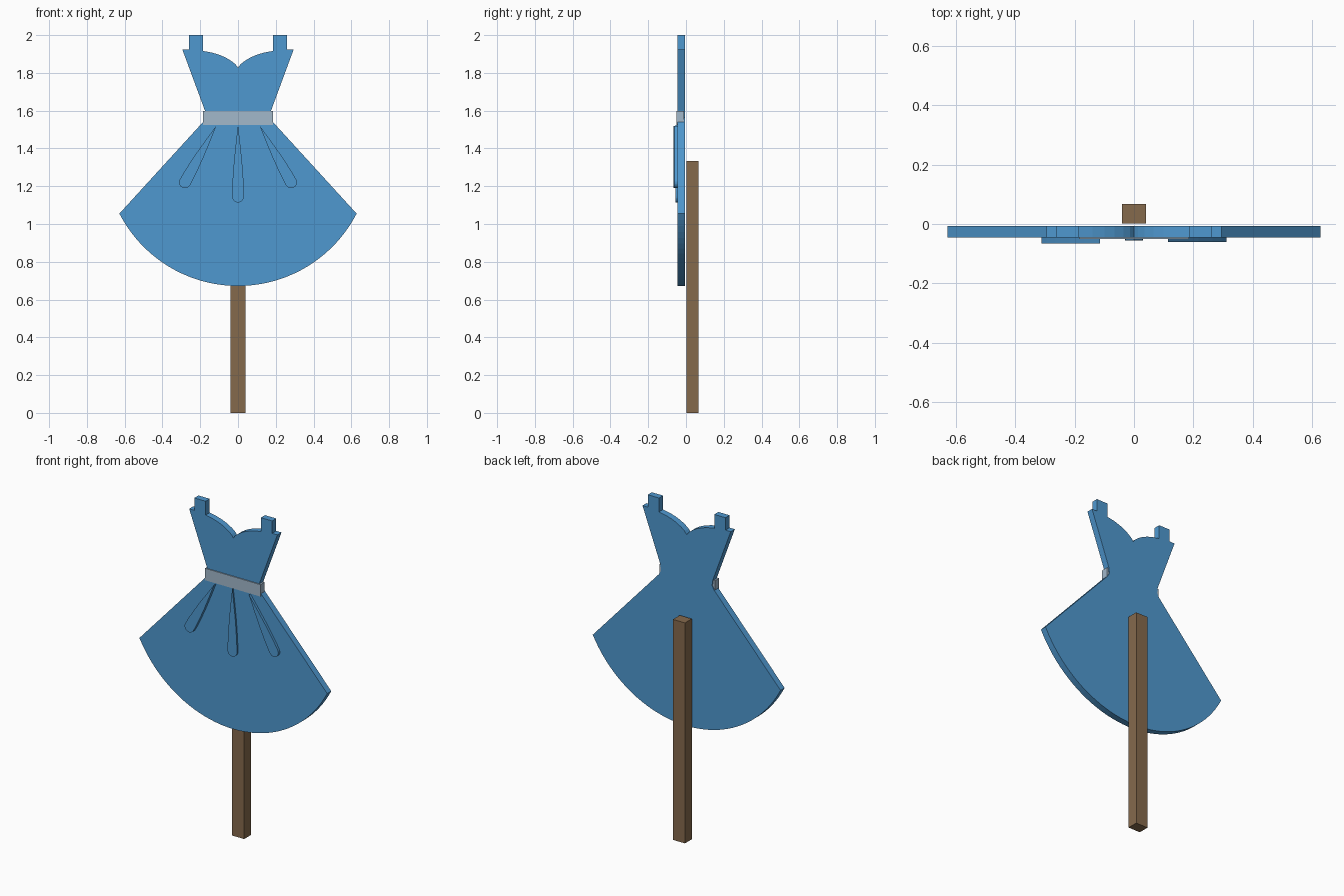
import bpy, bmesh
from math import sin, cos, pi, asin, sqrt, radians

cube = bpy.data.objects.get("Cube")
if cube:
    bpy.data.objects.remove(cube, do_unlink=True)


def material(name, rgb):
    m = bpy.data.materials.new(name)
    m.use_nodes = True
    m.diffuse_color = (*rgb, 1)
    m.node_tree.nodes["Principled BSDF"].inputs["Base Color"].default_value = (*rgb, 1)
    return m


blue = material("blue fabric", (0.078, 0.315, 0.63))
silver = material("pale blue belt", (0.36, 0.48, 0.60))
wood = material("brown wood", (0.235, 0.143, 0.073))


def slab(name, outline, front, back, mat):
    """Extrude an x-z outline along y."""
    bm = bmesh.new()
    face = bm.faces.new([bm.verts.new((x, front, z)) for x, z in outline])
    new = bmesh.ops.extrude_face_region(bm, geom=[face])["geom"]
    bmesh.ops.translate(bm, vec=(0, back - front, 0),
                        verts=[v for v in new if isinstance(v, bmesh.types.BMVert)])
    bmesh.ops.recalc_face_normals(bm, faces=bm.faces)
    me = bpy.data.meshes.new(name)
    bm.to_mesh(me)
    bm.free()
    me.materials.append(mat)
    ob = bpy.data.objects.new(name, me)
    bpy.context.collection.objects.link(ob)
    return ob


def rectangle(w, z0, z1):
    return [(-w, z0), (w, z0), (w, z1), (-w, z1)]


# Dress: round hem, flared skirt, narrow waist, bodice, strap, neckline
hem_x, hem_z, low_z = 0.628, 1.055, 0.672
rise = hem_z - low_z
radius = (hem_x ** 2 + rise ** 2) / (2 * rise)
sweep = asin(hem_x / radius)
n = 20
half = [(radius * sin(sweep * i / n), low_z + radius * (1 - cos(sweep * i / n)))
        for i in range(n + 1)]
half += [(0.185, 1.54), (0.17, 1.565), (0.175, 1.6), (0.295, 1.925), (0.26, 1.925),
         (0.26, 2.0), (0.185, 2.0), (0.185, 1.916), (0.14, 1.908), (0.1, 1.896),
         (0.065, 1.881), (0.035, 1.863), (0.014, 1.846), (0, 1.828)]
outline = half + [(-x, z) for x, z in half[-2:0:-1]]
slab("dress", outline, -0.045, -0.006, blue)

# Belt
slab("belt", rectangle(0.185, 1.525, 1.597), -0.051, -0.011, silver)


# Teardrop pleats hanging from the belt
def pleat(name, top_x, top_z, length, angle, front):
    r = 0.031
    side = [(0.011, 0.25), (0.021, 0.5), (0.028, 0.75), (0.031, 0.92)]
    side = [(w, -t * length) for w, t in side]
    tip = [(r * cos(pi * i / 12), -length - r * sin(pi * i / 12)) for i in range(13)]
    drop = [(0, 0)] + side + tip + [(-w, z) for w, z in reversed(side)]
    c, s = cos(angle), sin(angle)
    slab(name, [(top_x + x * c - z * s, top_z + x * s + z * c) for x, z in drop],
         front, -0.04, blue)


pleat("middle_pleat", 0, 1.525, 0.38, 0, -0.055)
pleat("left_pleat", 0.115, 1.52, 0.342, radians(29), -0.06)
pleat("right_pleat", -0.115, 1.52, 0.342, radians(-29), -0.065)

# Post behind the dress
slab("post", rectangle(0.04, 0, 1.333), 0.002, 0.067, wood)
